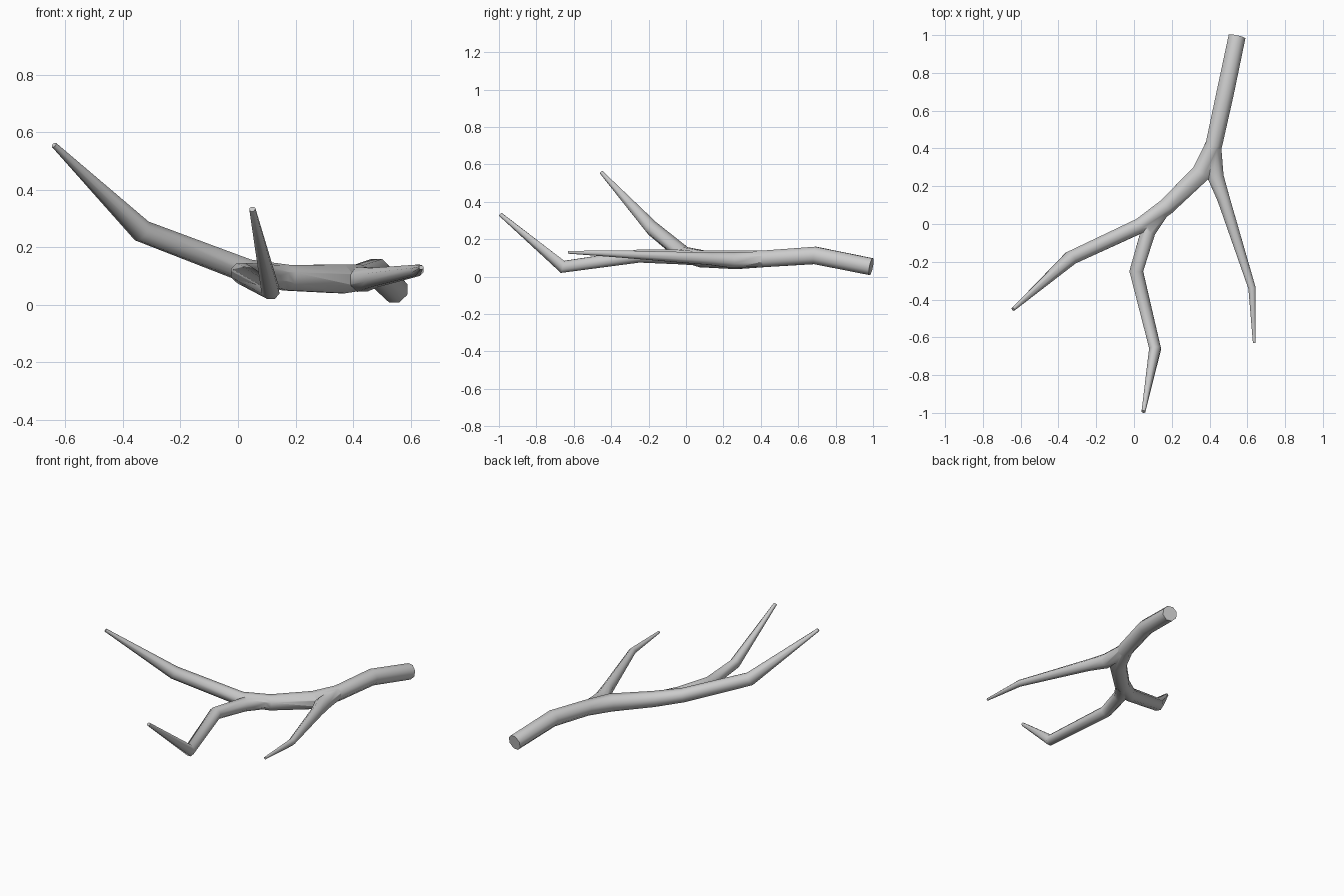
import bpy, bmesh, math
from mathutils import Vector

cube = bpy.data.objects.get("Cube")
if cube:
    bpy.data.objects.remove(cube)

SIDES = 8

bark = bpy.data.materials.new("pale grey bark")
bark.use_nodes = True
GREY = (0.6, 0.6, 0.6, 1)
bark.diffuse_color = GREY
bark.node_tree.nodes["Principled BSDF"].inputs["Base Color"].default_value = GREY


def limb(name, path):
    """Tapered tube with mitred joints through points of (x, y, z, radius)."""
    pts = [Vector(p[:3]) for p in path]
    bm = bmesh.new()
    rings = []
    for i, p in enumerate(pts):
        into = (p - pts[i - 1]).normalized() if i else (pts[1] - p).normalized()
        out = (pts[i + 1] - p).normalized() if i < len(pts) - 1 else into
        plane = (into + out).normalized()
        side = into.cross(Vector((0, 0, 1))).normalized()
        up = side.cross(into)
        ring = []
        for k in range(SIDES):
            a = math.tau * (k + 0.5) / SIDES
            off = (side * math.cos(a) + up * math.sin(a)) * path[i][3]
            off -= into * (off.dot(plane) / into.dot(plane))
            ring.append(bm.verts.new(p + off))
        rings.append(ring)
    for a, b in zip(rings, rings[1:]):
        for k in range(SIDES):
            n = (k + 1) % SIDES
            bm.faces.new((a[k], a[n], b[n], b[k]))
    bm.faces.new(rings[0])
    bm.faces.new(rings[-1])
    bmesh.ops.recalc_face_normals(bm, faces=bm.faces)
    mesh = bpy.data.meshes.new(name)
    bm.to_mesh(mesh)
    bm.free()
    mesh.materials.append(bark)
    obj = bpy.data.objects.new(name, mesh)
    bpy.context.collection.objects.link(obj)
    return obj


# Main stem, running on into the long raised twig
stem = limb("main_stem", [
    (0.545, 0.99, 0.053, 0.049), (0.482, 0.69, 0.113, 0.05),
    (0.423, 0.42, 0.095, 0.048), (0.355, 0.27, 0.09, 0.054),
    (0.17, 0.09, 0.094, 0.048), (0.03, -0.01, 0.118, 0.043),
    (-0.335, -0.18, 0.257, 0.04), (-0.64, -0.452, 0.556, 0.01)])

# Middle twig, bending down and then up at its tip
middle = limb("middle_twig", [
    (0.17, 0.10, 0.095, 0.04), (0.075, -0.04, 0.105, 0.042),
    (0.012, -0.25, 0.11, 0.038), (0.112, -0.66, 0.052, 0.033),
    (0.05, -0.993, 0.333, 0.011)])

# Thin side twig
side = limb("side_twig", [
    (0.422, 0.42, 0.095, 0.042), (0.432, 0.25, 0.088, 0.046),
    (0.475, 0.13, 0.095, 0.036), (0.625, -0.34, 0.12, 0.021),
    (0.637, -0.63, 0.13, 0.008)])

# Fuse the twigs into the stem
for twig in (middle, side):
    mod = stem.modifiers.new("fuse " + twig.name, "BOOLEAN")
    mod.operation = "UNION"
    mod.solver = "EXACT"
    mod.object = twig
    bpy.context.view_layer.objects.active = stem
    bpy.ops.object.modifier_apply(modifier=mod.name)
    bpy.data.objects.remove(twig)

stem.name = "branch"
bpy.ops.object.select_all(action="DESELECT")
stem.select_set(True)
bpy.context.view_layer.objects.active = stem
bpy.ops.object.shade_smooth_by_angle(angle=math.radians(50))
